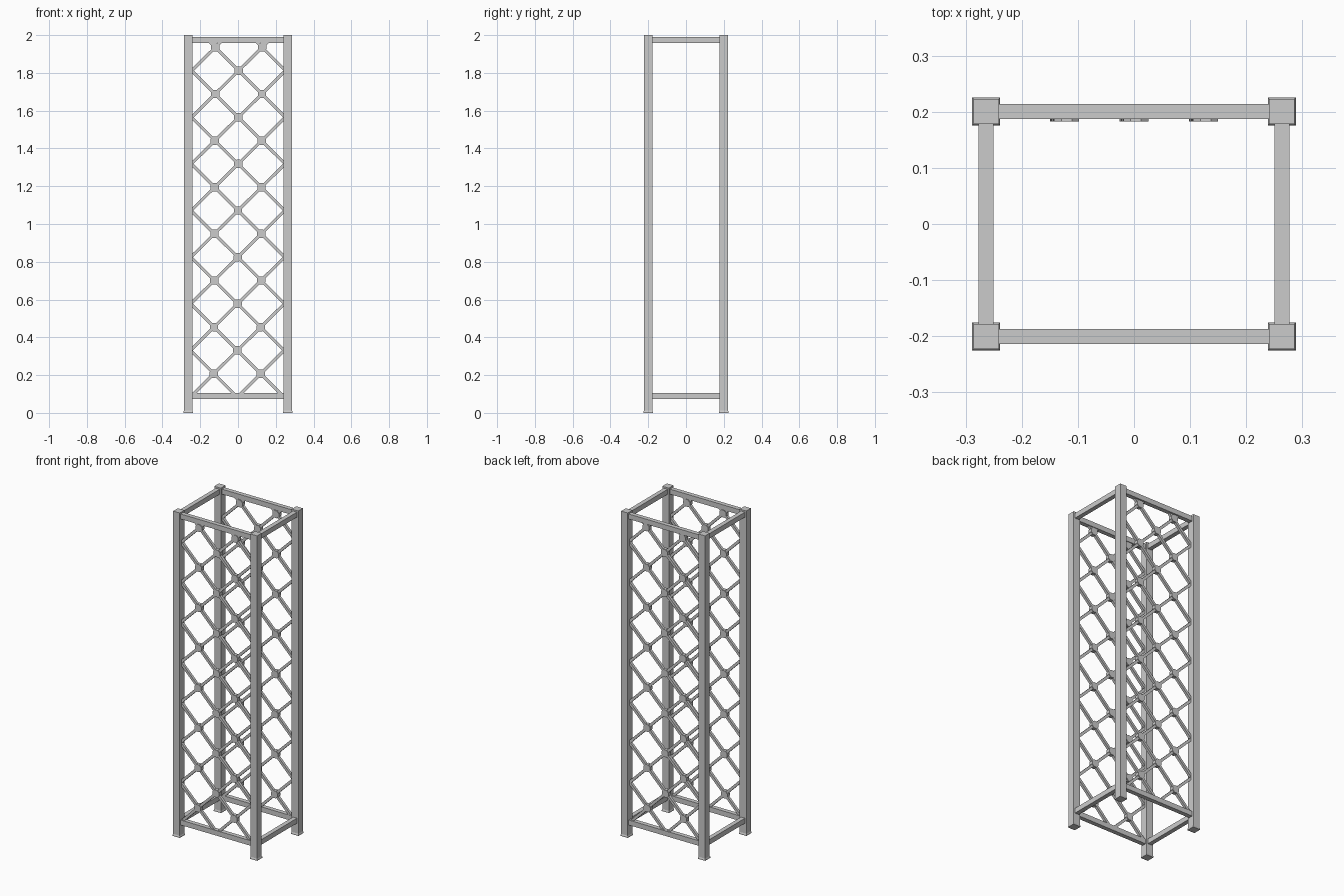
import bpy, bmesh, math
from mathutils import Matrix, Vector

if "Cube" in bpy.data.objects:
    bpy.data.objects.remove(bpy.data.objects["Cube"])

PX, PY = 0.2635, 0.2005          # post centres
PH = 0.0225                      # post half width


def finish(name, bm):
    me = bpy.data.meshes.new(name)
    bm.to_mesh(me)
    bm.free()
    ob = bpy.data.objects.new(name, me)
    bpy.context.collection.objects.link(ob)
    return ob


def add_box(bm, centre, size, rot=Matrix()):
    m = Matrix.Translation(centre) @ rot @ Matrix.Diagonal((*size, 1))
    bmesh.ops.create_cube(bm, size=1, matrix=m)


def post(name, x, y):
    # square profile with a slightly flared foot
    bm = bmesh.new()
    rings = []
    for z, h in ((0, 0.025), (0.006, 0.025), (0.012, PH), (2.0, PH)):
        rings.append([bm.verts.new((x + sx * h, y + sy * h, z))
                      for sx, sy in ((-1, -1), (1, -1), (1, 1), (-1, 1))])
    for a, b in zip(rings, rings[1:]):
        for i in range(4):
            j = (i + 1) % 4
            bm.faces.new((a[i], a[j], b[j], b[i]))
    bm.faces.new(rings[0][::-1])
    bm.faces.new(rings[-1])
    finish(name, bm)


def rail(name, centre, size):
    bm = bmesh.new()
    add_box(bm, centre, size)
    finish(name, bm)


# lattice geometry: staggered rows of knots, leaning very slightly
STEP_X, STEP_Z, Z0, ROWS = 0.124, 0.1234, 0.2075, 15


def node(col, row):
    z = Z0 + STEP_Z * row
    return Vector((col * STEP_X + 0.0045 * (z - 1.07), 0, z))


def lattice(name, y):
    bm = bmesh.new()

    def bar(a, b):
        d = b - a
        ang = math.atan2(d.x, d.z)
        mid = (a + b) / 2
        add_box(bm, (mid.x, y, mid.z), (0.016, 0.016, d.length),
                Matrix.Rotation(ang, 4, 'Y'))

    # diagonal bars
    for row in range(ROWS - 1):
        for col in ((-1, 1) if row % 2 == 0 else (-2, 0, 2)):
            for side in (-1, 1):
                if abs(col + side) <= 2:
                    bar(node(col, row), node(col + side, row + 1))
    # short ends running into the top and bottom rails
    for col in (-1, 1):
        for side in (-1, 1):
            a = node(col, 0)
            bar(a, a + Vector((side, 0, -1)) * 0.112)
            a = node(col, ROWS - 1)
            bar(a, a + Vector((side, 0, 1)) * 0.036)
    # octagonal knots at the crossings
    for row in range(ROWS):
        for col in ((-1, 1) if row % 2 == 0 else (0,)):
            p = node(col, row)
            m = (Matrix.Translation((p.x, y, p.z))
                 @ Matrix.Rotation(math.pi / 2, 4, 'X')
                 @ Matrix.Rotation(math.pi / 8, 4, 'Z'))
            bmesh.ops.create_cone(bm, cap_ends=True, segments=8, radius1=0.024,
                                  radius2=0.024, depth=0.025, matrix=m)
    finish(name, bm)


# corner posts
for sx, xn in ((-1, "left"), (1, "right")):
    for sy, yn in ((-1, "front"), (1, "back")):
        post(f"{yn}_{xn}_post", sx * PX, sy * PY)

# top and bottom rails
for z, zn in ((0.09, "bottom"), (1.975, "top")):
    for s, xn, yn in ((-1, "left", "front"), (1, "right", "back")):
        rail(f"{zn}_{yn}_rail", (0, s * PY, z), (2 * (PX - PH) + 0.004, 0.027, 0.031))
        rail(f"{zn}_{xn}_rail", (s * PX, 0, z), (0.027, 2 * (PY - PH) + 0.004, 0.031))

# lattice panels
lattice("front_lattice", -0.2)
lattice("back_lattice", 0.1955)
